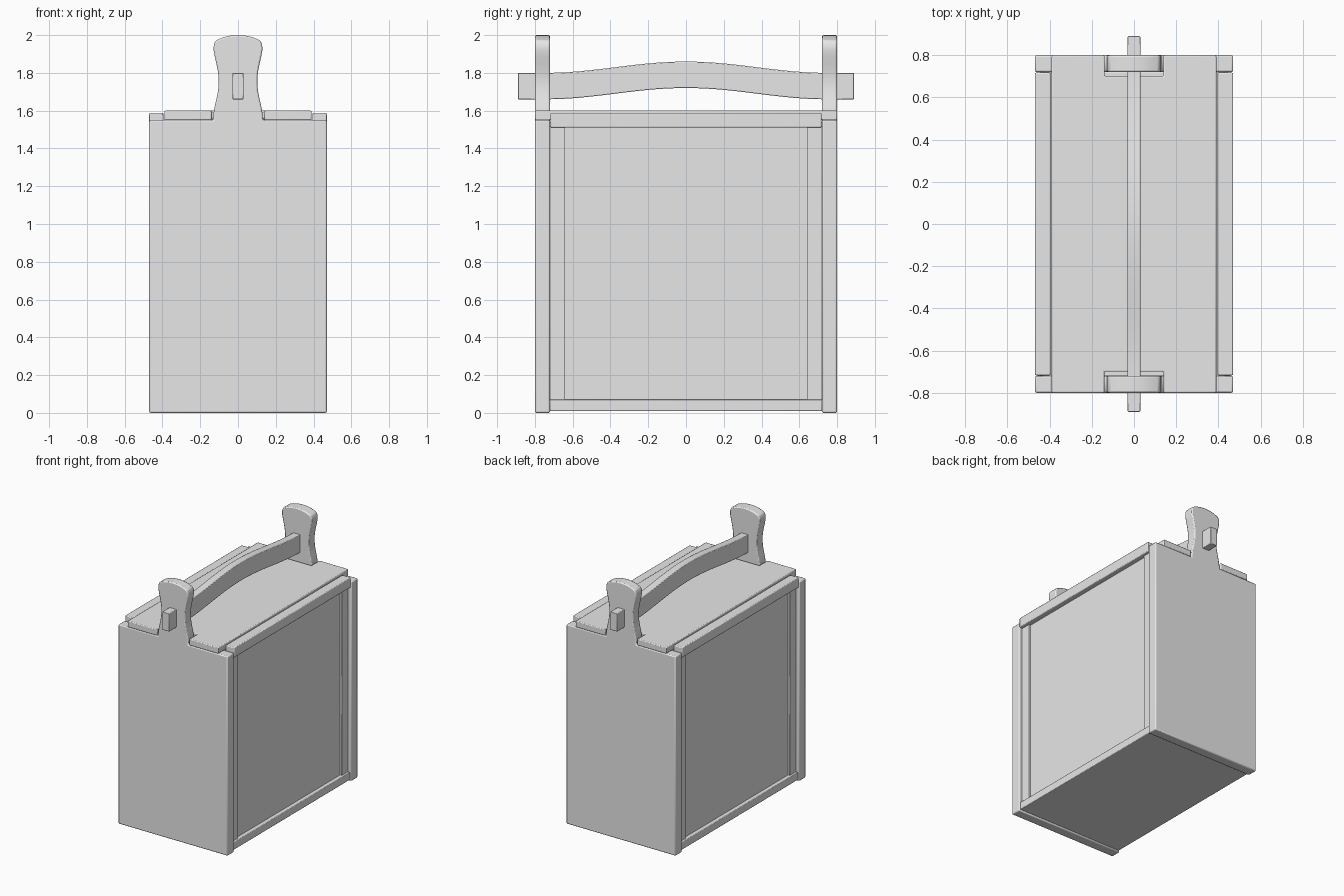
import bpy
import bmesh
import math
from mathutils import Vector

if "Cube" in bpy.data.objects:
    bpy.data.objects.remove(bpy.data.objects["Cube"], do_unlink=True)

grey = bpy.data.materials.new("plain grey")
grey.use_nodes = True
colour = (0.8, 0.8, 0.8, 1)
grey.diffuse_color = colour
grey.node_tree.nodes["Principled BSDF"].inputs["Base Color"].default_value = colour


def prism(name, outline, axis, low, high, bevel=0.008):
    """Extrude a 2D outline along an axis and soften its sharp edges."""
    place = {
        "x": lambda a, b, d: Vector((d, a, b)),
        "y": lambda a, b, d: Vector((a, d, b)),
        "z": lambda a, b, d: Vector((a, b, d)),
    }[axis]
    bm = bmesh.new()
    face = bm.faces.new([bm.verts.new(place(a, b, low)) for a, b in outline])
    extruded = bmesh.ops.extrude_face_region(bm, geom=[face])["geom"]
    moved = [v for v in extruded if isinstance(v, bmesh.types.BMVert)]
    bmesh.ops.translate(bm, verts=moved, vec=place(0, 0, high - low))
    bmesh.ops.recalc_face_normals(bm, faces=bm.faces)
    mesh = bpy.data.meshes.new(name)
    bm.to_mesh(mesh)
    bm.free()
    mesh.materials.append(grey)
    obj = bpy.data.objects.new(name, mesh)
    bpy.context.collection.objects.link(obj)
    if bevel:
        mod = obj.modifiers.new("soft edges", "BEVEL")
        mod.width = bevel
        mod.segments = 2
        mod.limit_method = "ANGLE"
        mod.angle_limit = math.radians(40)
    bpy.ops.object.select_all(action="DESELECT")
    obj.select_set(True)
    bpy.context.view_layer.objects.active = obj
    bpy.ops.object.shade_smooth_by_angle(angle=math.radians(35))
    return obj


def box(name, x, y, z, bevel=0.006):
    return prism(name, [(x[0], y[0]), (x[1], y[0]), (x[1], y[1]), (x[0], y[1])],
                 "z", z[0], z[1], bevel)


def span(side, inner, outer):
    return sorted((side * inner, side * outer))


HALF_W, HALF_L, INNER_L = 0.47, 0.80, 0.72
SHOULDER = 1.55

# End boards, each with a waisted post that carries the handle
half = [(HALF_W, 0), (HALF_W, SHOULDER), (0.132, SHOULDER), (0.129, 1.59)]
for i in range(1, 9):
    t = i / 9
    half.append((0.129 - 0.027 * math.sin(math.pi * t) ** 1.3, 1.59 + 0.33 * t))
half += [(0.129, 1.92), (0.128, 1.95), (0.118, 1.972), (0.08, 1.988), (0.04, 1.997)]
outline = half + [(0, 2.0)] + [(-x, z) for x, z in reversed(half)]
for side, label in ((-1, "front"), (1, "back")):
    prism(label + "_end_board", outline, "y", *span(side, INNER_L, HALF_L))

# Long sides: recessed panel, stiles against the end boards and a top rail
for side, label in ((1, "left"), (-1, "right")):
    box(label + "_side_panel", span(side, 0.39, 0.43), (-INNER_L, INNER_L), (0.04, 1.54), 0)
    box(label + "_top_rail", span(side, 0.395, HALF_W), (-0.717, 0.717), (1.51, 1.588))
    for end, place in ((-1, "front"), (1, "back")):
        box(label + "_" + place + "_stile", span(side, 0.41, 0.445),
            span(end, 0.64, INNER_L), (0.06, 1.52), 0.002)

# Base slab
box("base", (-0.46, 0.46), (-INNER_L, INNER_L), (0.01, 0.07), 0.004)

# Lid with a notch around each post
quarter = [(0.39, HALF_L), (0.14, HALF_L), (0.14, 0.70)]
back = quarter + [(-x, y) for x, y in reversed(quarter)]
prism("lid", back + [(-x, -y) for x, y in back], "z", SHOULDER, 1.60, 0.006)

# Arched handle passing through both posts
steps = 32
ys = [-0.75 + 1.5 * i / steps for i in range(steps + 1)]
rise = [(y, 0.03 * (1 + math.cos(math.pi * y / 0.75))) for y in ys]
curve = [(-0.89, 0)] + rise + [(0.89, 0)]
bottom = [(y, 1.66 + r) for y, r in curve]
top = [(y, 1.80 + r) for y, r in reversed(curve)]
prism("handle", bottom + top, "x", -0.03, 0.03, 0.004)
